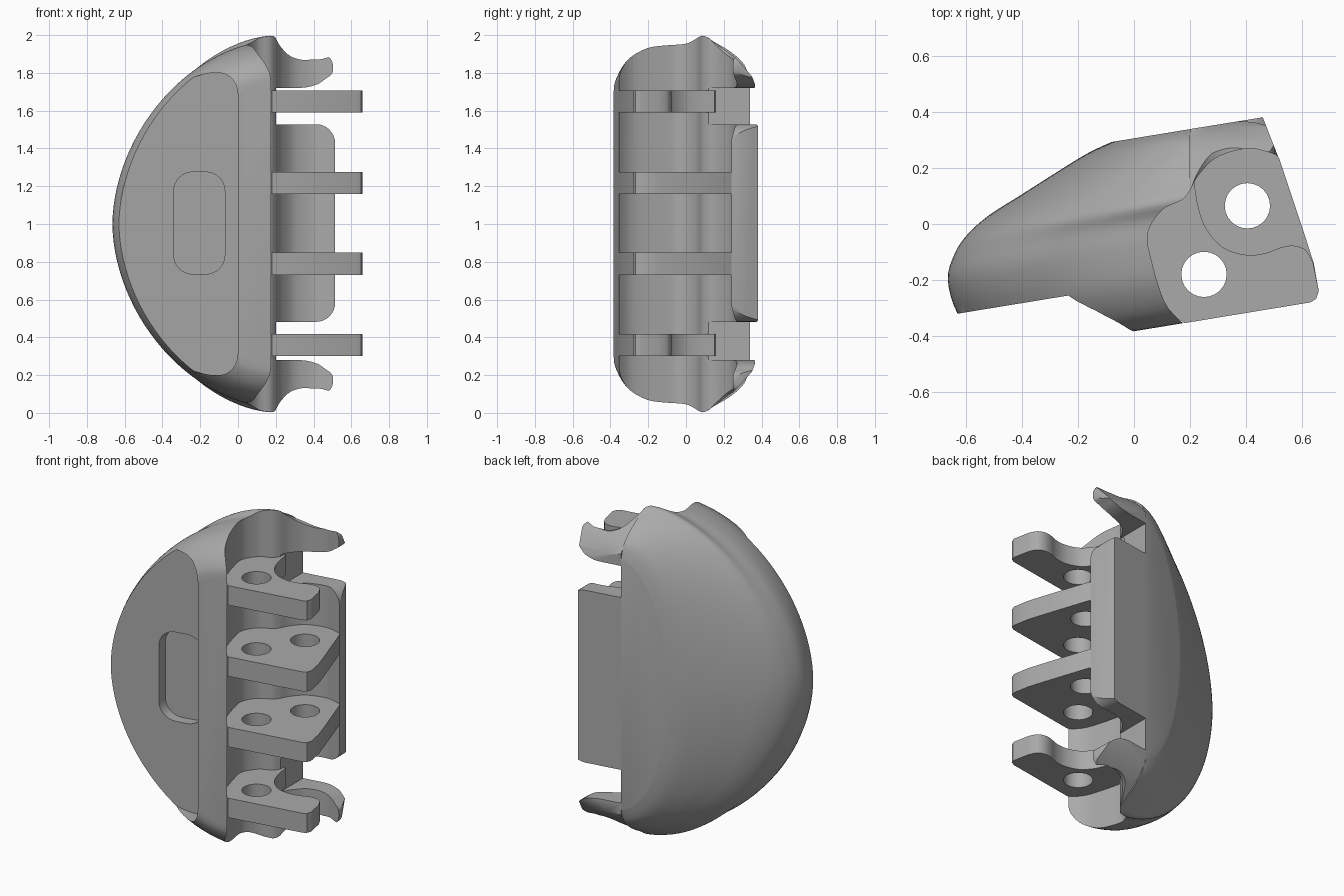
import bpy, bmesh, math

if "Cube" in bpy.data.objects:
    bpy.data.objects.remove(bpy.data.objects["Cube"])

SLOPE = 0.164            # the whole part is skewed in plan: y = v + SLOPE * x
grey = bpy.data.materials.new("plain grey")
grey.diffuse_color = (0.4, 0.4, 0.4, 1)
grey.use_nodes = True
grey.node_tree.nodes["Principled BSDF"].inputs["Base Color"].default_value = grey.diffuse_color


def spline(pts, n=5):
    """Smooth open curve through the given points."""
    p = [pts[0]] + list(pts) + [pts[-1]]
    out = []
    for i in range(1, len(p) - 2):
        for k in range(n):
            t = k / n
            out.append(tuple(
                0.5 * (2 * b + (c - a) * t + (2 * a - 5 * b + 4 * c - d) * t * t
                       + (3 * b - a - 3 * c + d) * t ** 3)
                for a, b, c, d in zip(p[i - 1], p[i], p[i + 1], p[i + 2])))
    return out + [tuple(pts[-1])]


def loft(name, rings):
    """Closed solid through equal-length rings of 3D points."""
    bm = bmesh.new()
    rows = [[bm.verts.new(c) for c in r] for r in rings]
    n = len(rows[0])
    for a, b in zip(rows, rows[1:]):
        for i in range(n):
            j = (i + 1) % n
            bm.faces.new((a[i], a[j], b[j], b[i]))
    bm.faces.new(rows[0])
    bm.faces.new(rows[-1])
    bmesh.ops.recalc_face_normals(bm, faces=bm.faces)
    me = bpy.data.meshes.new(name)
    bm.to_mesh(me)
    bm.free()
    me.materials.append(grey)
    ob = bpy.data.objects.new(name, me)
    bpy.context.collection.objects.link(ob)
    return ob


def prism(name, pts, axis, lo, hi):
    """Extrude a 2D outline along x, z, or the skewed depth direction v."""
    place = {"x": lambda p, d: (d, p[0], p[1]),
             "z": lambda p, d: (p[0], p[1], d),
             "v": lambda p, d: (p[0], d + SLOPE * p[0], p[1])}[axis]
    return loft(name, [[place(p, d) for p in pts] for d in (lo, hi)])


def boolean(ob, cutter, op="DIFFERENCE"):
    m = ob.modifiers.new("cut", "BOOLEAN")
    m.operation, m.object, m.solver = op, cutter, "EXACT"
    bpy.context.view_layer.objects.active = ob
    bpy.ops.object.modifier_apply(modifier=m.name)
    bpy.data.objects.remove(cutter)


def circle(x, y, r, n=24):
    return [(x + r * math.cos(2 * math.pi * i / n), y + r * math.sin(2 * math.pi * i / n))
            for i in range(n)]


def round_rect(x0, x1, z0, z1, r, n=8):
    out = []
    for cx, cz, s in ((x1 - r, z1 - r, 0), (x0 + r, z1 - r, 1), (x0 + r, z0 + r, 2), (x1 - r, z0 + r, 3)):
        for i in range(n + 1):
            a = (s + i / n) * math.pi / 2
            out.append((cx + r * math.cos(a), cz + r * math.sin(a)))
    return out


def flip(pts):
    return [(a, 2 - b) for a, b in pts]


# Domed shell: D-shaped rings from front to back (v, left edge, half height)
layers = spline([(-.383, -.40, .75), (-.372, -.47, .81), (-.32, -.55, .885), (-.217, -.63, .945),
                 (-.09, -.665, .968), (.0, -.64, .975), (.06, -.595, .998), (.115, -.52, .965),
                 (.167, -.41, .935), (.219, -.30, .90), (.278, -.17, .84), (.306, -.08, .75)], 4)
rings = []
N = 56
for v, left, h in layers:
    ring = []
    for i in range(N + 1):
        a = math.pi * (i / N - 0.5)
        c, s = max(math.cos(a), 0), math.sin(a)
        x = .2 - (.2 - left) * c ** 1.08
        z = 1 + h * math.copysign(abs(s) ** 1.08, s)
        ring.append((x, v + SLOPE * x, z))
    rings.append(ring)
shell = loft("domed_shell", rings)

# Hinge channel through the full height
wall = spline([(.18, -.36), (.11, -.28), (.06, -.12), (.05, -.03), (.10, .05), (.17, .085), (.2, .12)])
channel = [(.18, -.5)] + wall + [(.5, .12), (.5, -.5)]
boolean(shell, prism("channel_cutter", channel, "z", -.5, 2.5))

# Recessed front panel, open to the left
corner = spline([(0, 1.68), (-.012, 1.74), (-.05, 1.785), (-.1, 1.8), (-.17, 1.795), (-.28, 1.765)], 4)
top_edge = corner + [(-.29, 2.3), (-1, 2.3)]
boolean(shell, prism("panel_cutter", top_edge + flip(top_edge)[::-1], "v", -.8, -.217))

# Rounded slot in the panel
boolean(shell, prism("slot_cutter", round_rect(-.34, -.07, .735, 1.275, .1), "v", -.8, -.155))

# Rear wall section shared by the back plate and the two arms
rear = [(.2, .339), (.46, .381), (.515, .24)] + \
    spline([(.5, .25), (.41, .27), (.3, .24), (.235, .18), (.2, .12)])

plate = prism("back_plate", rear, "z", .4, 1.6)
boolean(plate, prism("plate_shape", round_rect(-.2, .514, .482, 1.528, .1), "v", -.8, .8), "INTERSECT")

arm_outline = [(.1, 1.72), (.1, 1.99)] + spline(
    [(.2, 1.985), (.225, 1.94), (.275, 1.89), (.35, 1.868), (.43, 1.88), (.475, 1.885),
     (.5, 1.855), (.5, 1.80), (.465, 1.77), (.42, 1.74), (.35, 1.722), (.25, 1.72)], 4)
arm_side = [(-.1, 1.6), (-.1, 2.0), (.09, 2.0), (.15, 1.96), (.25, 1.89), (.29, 1.85),
            (.35, 1.78), (.365, 1.74), (.37, 1.6)]
arms = []
for name, f in (("upper_arm", list), ("lower_arm", flip)):
    arm = prism(name, rear, "z", -.2, 2.2)
    boolean(arm, prism("arm_shape", f(arm_outline), "v", -.8, .8), "INTERSECT")
    boolean(arm, prism("arm_taper", f(arm_side), "x", -.2, 1), "INTERSECT")
    arms.append(arm)

# Hinge lugs: outer pair with one hole and a scooped edge, inner pair with two holes
root = [(.1, .11), (.02, .0), (.0, -.05), (.05, -.27), (.18, -.354)]
tip = [(.63, -.28), (.65, -.268), (.66, -.24)]
scoop = spline([(.64, -.14), (.615, -.095), (.575, -.078), (.53, -.082), (.47, -.104), (.4, -.11),
                (.32, -.085), (.26, -.02), (.23, .06), (.215, .15)], 4)
outer = root + tip + scoop + [(.19, .16)]
inner = root + tip + [(.642, -.14), (.61, -.04), (.518, .236), (.5, .255), (.41, .28),
                      (.3, .25), (.22, .17), (.19, .14)]
lugs = []
for name, z, pts, holes in (("bottom_lug", .30, outer, 1), ("lower_middle_lug", .73, inner, 2),
                            ("upper_middle_lug", 1.158, inner, 2), ("top_lug", 1.59, outer, 1)):
    lug = prism(name, pts, "z", z, z + .118)
    for x, y in [(.25, -.18), (.405, .065)][:holes]:
        boolean(lug, prism("hole_cutter", circle(x, y, .081), "z", z - .1, z + .3))
    lugs.append(lug)

# Smooth curved areas, keep edges crisp
for ob in [shell, plate] + arms + lugs:
    bpy.ops.object.select_all(action="DESELECT")
    ob.select_set(True)
    bpy.context.view_layer.objects.active = ob
    bpy.ops.object.shade_smooth_by_angle(angle=math.radians(30))
